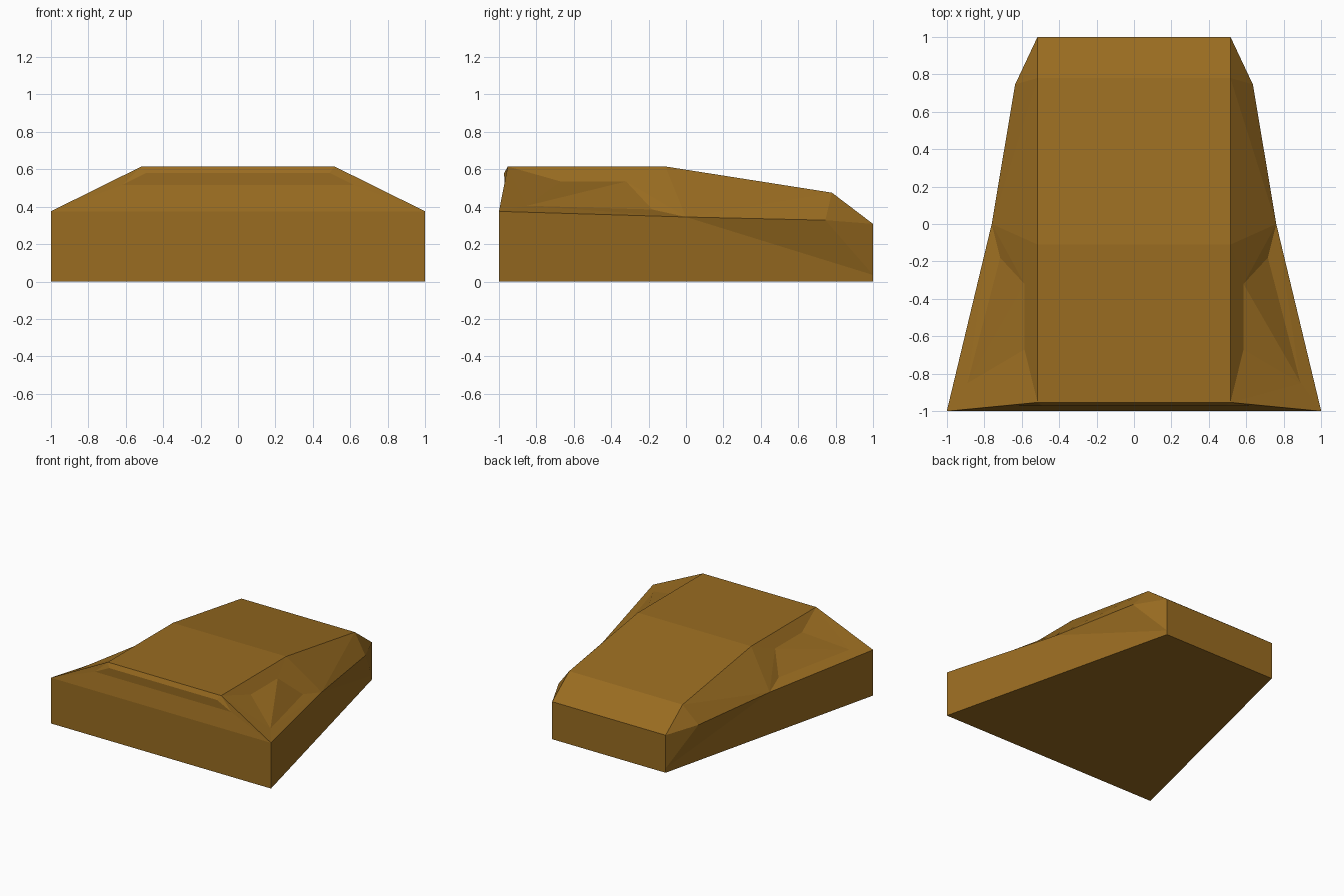
import bpy, bmesh

if "Cube" in bpy.data.objects:
    bpy.data.objects.remove(bpy.data.objects["Cube"])

# Key points of the right half of the shell
P = {
    # ground line and rear corner
    "floor_front": (1, -1, 0), "floor_back": (.515, 1, 0), "back_low": (.515, 1, .035),
    # belt line
    "belt_front": (1, -1, .375), "belt_mid": (.76, 0, .345),
    "belt_hip": (.635, .745, .328), "back_top": (.515, 1, .308),
    # roof line
    "roof_front": (.515, -.953, .615), "roof_mid": (.515, -.11, .615),
    "roof_back": (.515, .78, .475),
    # side window recess
    "win_a": (.585, -.67, .535), "win_b": (.585, -.32, .535),
    "win_c": (.715, -.18, .385), "win_d": (.89, -.85, .405),
    # front window recess below the lip
    "lip": (.49, -.972, .58), "sill": (.62, -.971, .515),
}

# Faces repeated on both sides
SIDES = [
    "floor_front floor_back back_low belt_mid belt_front",
    "belt_mid back_low belt_hip", "belt_hip back_low back_top",
    "roof_back belt_hip back_top",
    "roof_mid belt_mid roof_back", "roof_back belt_mid belt_hip",
    "roof_front win_a win_b", "roof_front win_b roof_mid",
    "roof_mid win_b belt_mid", "win_b win_c belt_mid",
    "win_a win_d win_b", "win_b win_d win_c",
    "win_d belt_front belt_mid", "win_d belt_mid win_c",
    "roof_front belt_front win_d", "roof_front win_d win_a",
    "roof_front lip sill", "roof_front sill belt_front",
]

# Closed centre strip that spans from left to right
STRIP = ["floor_front", "belt_front", "sill", "lip", "roof_front", "roof_mid",
         "roof_back", "back_top", "back_low", "floor_back"]

bm = bmesh.new()
right = {k: bm.verts.new(p) for k, p in P.items()}
left = {k: bm.verts.new((-x, y, z)) for k, (x, y, z) in P.items()}
for row in SIDES:
    names = row.split()
    bm.faces.new([right[n] for n in names])
    bm.faces.new([left[n] for n in reversed(names)])
for a, b in zip(STRIP, STRIP[1:] + STRIP[:1]):
    bm.faces.new((left[a], right[a], right[b], left[b]))
bmesh.ops.recalc_face_normals(bm, faces=bm.faces)

mesh = bpy.data.meshes.new("body_shell")
bm.to_mesh(mesh)
bm.free()
body = bpy.data.objects.new("body_shell", mesh)
bpy.context.collection.objects.link(body)

# Brown paint
paint = bpy.data.materials.new("brown_paint")
paint.diffuse_color = (.32, .15, .015, 1)
paint.use_nodes = True
paint.node_tree.nodes["Principled BSDF"].inputs["Base Color"].default_value = paint.diffuse_color
mesh.materials.append(paint)
